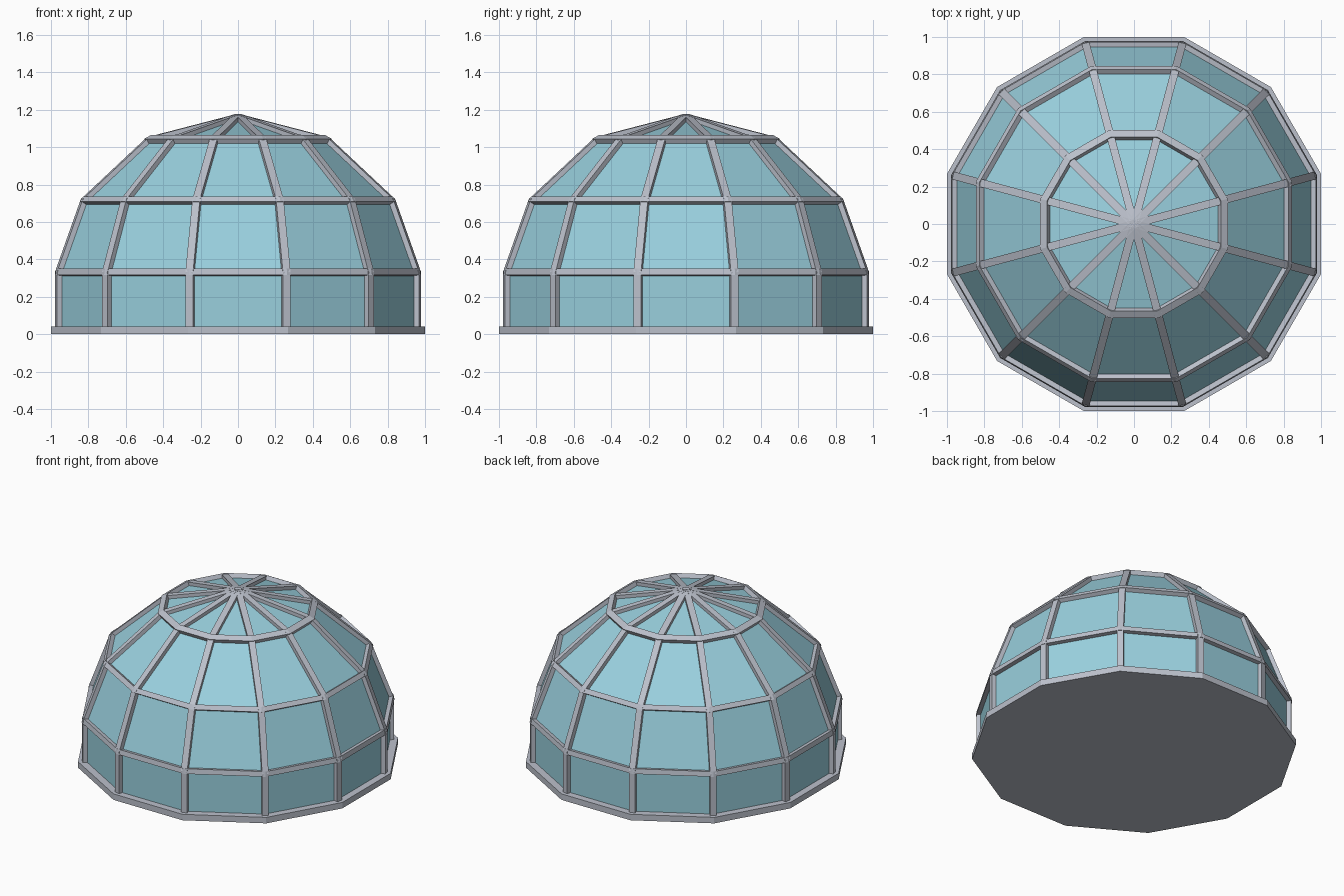
import bpy, math
from mathutils import Vector

if "Cube" in bpy.data.objects:
    bpy.data.objects.remove(bpy.data.objects["Cube"])

N = 12
STEP = 2 * math.pi / N
C = math.cos(STEP / 2)          # flat-to-corner ratio of the 12-gon


def material(name, rgb):
    m = bpy.data.materials.new(name)
    m.diffuse_color = (*rgb, 1)
    m.use_nodes = True
    m.node_tree.nodes["Principled BSDF"].inputs["Base Color"].default_value = m.diffuse_color
    return m


FRAME = material("grey frame", (0.50, 0.53, 0.60))
GLASS = material("pale blue glass", (0.32, 0.63, 0.73))


def make(name, verts, faces, mat):
    me = bpy.data.meshes.new(name)
    me.from_pydata([tuple(v) for v in verts], [], faces)
    me.materials.append(mat)
    ob = bpy.data.objects.new(name, me)
    bpy.context.collection.objects.link(ob)
    return ob


def corner(k, a, z):
    """Corner k of a 12-gon whose flats are at distance a."""
    t = STEP * (k + 0.5)
    return Vector((a / C * math.cos(t), a / C * math.sin(t), z))


def loft(name, section, mat, closed):
    """Sweep an (a, z) section around the 12-gon."""
    n = len(section)
    verts = [corner(k, a, z) for k in range(N) for a, z in section]
    faces = []
    for k in range(N):
        k2 = (k + 1) % N
        for i in range(n if closed else n - 1):
            j = (i + 1) % n
            faces.append((k * n + i, k2 * n + i, k2 * n + j, k * n + j))
    if not closed:              # cap both ends
        faces.append([k * n for k in reversed(range(N))])
        faces.append([k * n + n - 1 for k in range(N)])
    return make(name, verts, faces, mat)


# dome profile: distance to flats, height
P = [Vector(p) for p in ((0.973, 0.02), (0.973, 0.333), (0.835, 0.722),
                         (0.482, 1.053), (0.0, 1.178))]


def seg_normal(i):
    d = (P[i + 1] - P[i]).normalized()
    return Vector((d.y, -d.x))


def node(i):
    """Unit mitre normal and mitre length factor at a profile node."""
    if i == 0:
        return Vector((1, 0)), 1.0
    if i == len(P) - 1:
        return Vector((0, 1)), 1 / seg_normal(i - 1).y
    n = (seg_normal(i - 1) + seg_normal(i)).normalized()
    return n, 1 / n.dot(seg_normal(i))


def inset(d):
    out = []
    for i, p in enumerate(P):
        n, f = node(i)
        out.append(p - n * d * f)
    return out


# base plinth
loft("base_plinth", [(1.0, 0.0), (1.0, 0.042)], FRAME, False)

# glass shell, recessed behind the frame
g = inset(0.022)
g[-1].x = 0.001
loft("glass_panels", g, GLASS, False)

# horizontal ring bars
for i in (1, 2, 3):
    n, _ = node(i)
    t = Vector((-n.y, n.x))
    w = 0.017 if i < 3 else 0.021
    o = P[i] + n * 0.002
    q = P[i] - n * 0.036
    loft("ring_bar_%d" % i, [o - t * w, o + t * w, q + t * w, q - t * w], FRAME, True)

# curved ribs running from the plinth to the apex
inner = inset(0.038)
path = list(P) + inner[::-1]
m = len(path)
for k in range(N):
    a = STEP * (k + 0.5)
    tang = Vector((-math.sin(a), math.cos(a), 0)) * 0.021
    pts = [corner(k, p.x, p.y) for p in path]
    verts = [v - tang for v in pts] + [v + tang for v in pts]
    faces = [(i, (i + 1) % m, (i + 1) % m + m, i + m) for i in range(m)]
    h = len(P)
    for i in range(h - 1):      # side walls, one quad per tier
        s = (i, m - 1 - i, m - 2 - i, i + 1)
        faces.append(s)
        faces.append(tuple(v + m for v in reversed(s)))
    ob = make("rib_%02d" % (k + 1), verts, faces, FRAME)

# consistent outward normals
import bmesh
for ob in bpy.context.collection.objects:
    bm = bmesh.new()
    bm.from_mesh(ob.data)
    bmesh.ops.recalc_face_normals(bm, faces=bm.faces)
    bm.to_mesh(ob.data)
    bm.free()
